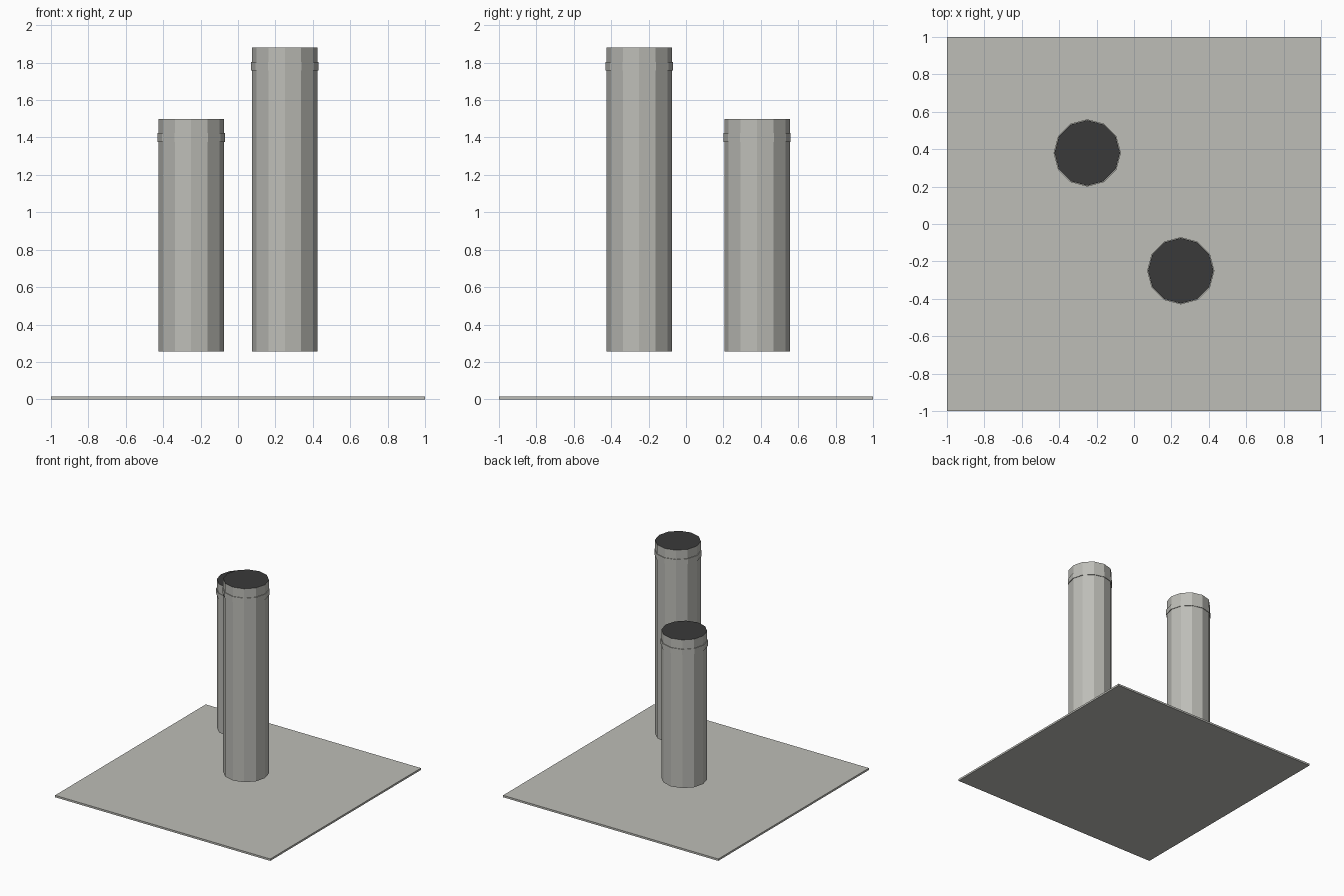
import bpy
import bmesh

cube = bpy.data.objects.get("Cube")
if cube:
    bpy.data.objects.remove(cube, do_unlink=True)


def make_material(name, colour):
    mat = bpy.data.materials.new(name)
    mat.use_nodes = True
    mat.diffuse_color = (*colour, 1)
    mat.node_tree.nodes["Principled BSDF"].inputs["Base Color"].default_value = (*colour, 1)
    return mat


grey = make_material("warm grey", (0.51, 0.51, 0.475))
dark = make_material("dark opening", (0.042, 0.042, 0.042))


def add_object(name, bm, materials):
    mesh = bpy.data.meshes.new(name)
    bm.to_mesh(mesh)
    bm.free()
    for mat in materials:
        mesh.materials.append(mat)
    obj = bpy.data.objects.new(name, mesh)
    bpy.context.collection.objects.link(obj)
    return obj


def column(name, x, y, bottom, top, radius, dark_top=False):
    """Flat-sided upright cylinder, with an optional dark upper end."""
    bm = bmesh.new()
    bmesh.ops.create_cone(bm, cap_ends=True, segments=12, radius1=radius,
                          radius2=radius, depth=top - bottom)
    bmesh.ops.translate(bm, verts=bm.verts, vec=(0, 0, (top - bottom) / 2))
    bm.normal_update()
    if dark_top:
        for face in bm.faces:
            face.material_index = int(face.normal.z > 0.9)
    obj = add_object(name, bm, [grey, dark] if dark_top else [grey])
    obj.location = (x, y, bottom)


# Thin square base plate
THICKNESS = 0.016
bm = bmesh.new()
bmesh.ops.create_cube(bm, size=1)
bmesh.ops.scale(bm, verts=bm.verts, vec=(2, 2, THICKNESS))
plate = add_object("base_plate", bm, [grey])
plate.location.z = THICKNESS / 2

# Two floating pipes, each with a collar below its dark mouth
for name, x, y, top in (("tall", 0.25, -0.25, 1.88), ("short", -0.25, 0.38, 1.5)):
    column(name + "_pipe", x, y, 0.255, top, 0.175, dark_top=True)
    column(name + "_collar", x, y, top - 0.123, top - 0.077, 0.18)
